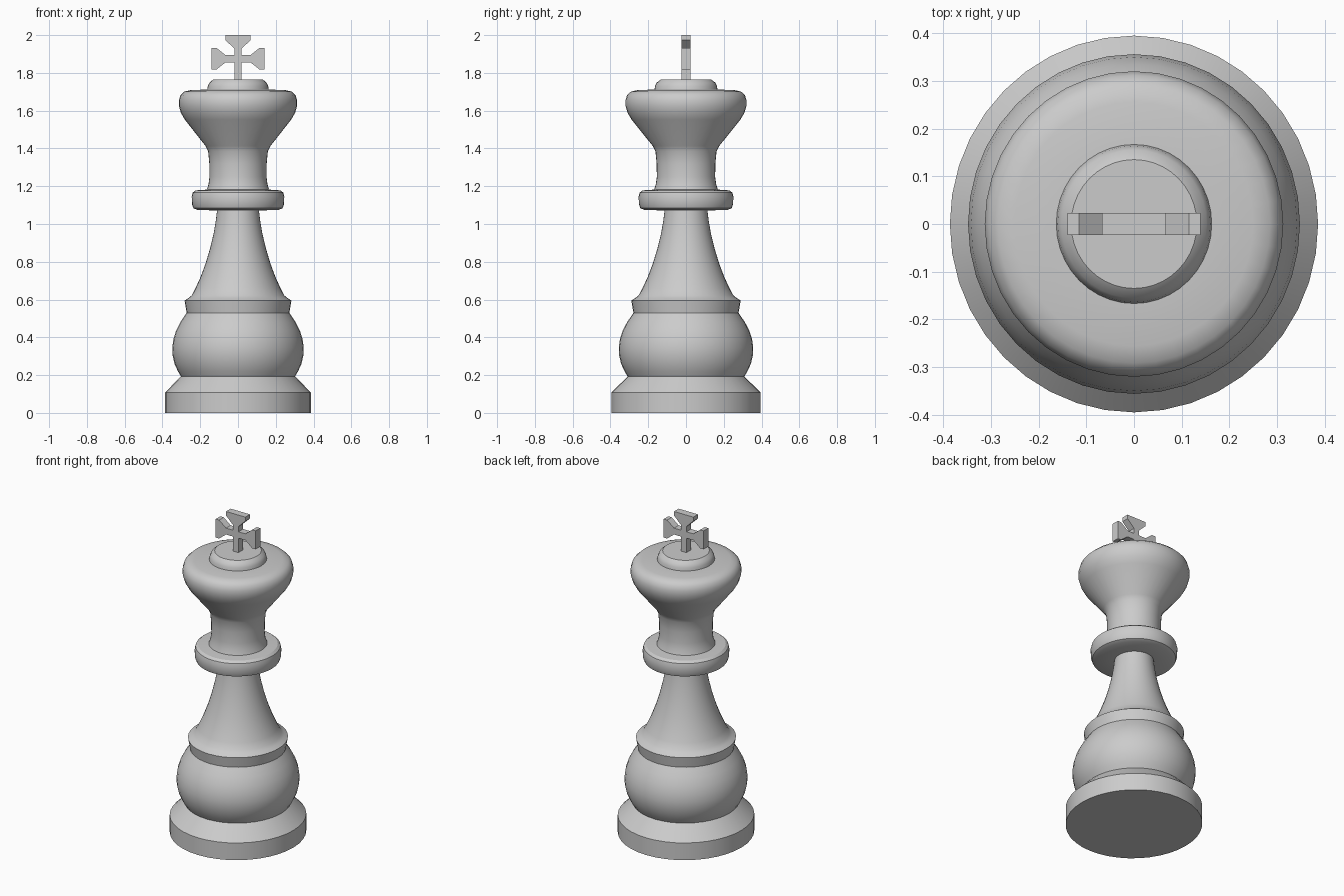
import bpy, bmesh, math

if "Cube" in bpy.data.objects:
    bpy.data.objects.remove(bpy.data.objects["Cube"])

SIDES = 40
DEPTH_SCALE = 1.023  # the piece is slightly deeper than wide


def finish(bm, name, smooth=True):
    bmesh.ops.recalc_face_normals(bm, faces=bm.faces)
    mesh = bpy.data.meshes.new(name)
    bm.to_mesh(mesh)
    bm.free()
    obj = bpy.data.objects.new(name, mesh)
    bpy.context.collection.objects.link(obj)
    if smooth:
        bpy.ops.object.select_all(action='DESELECT')
        obj.select_set(True)
        bpy.context.view_layer.objects.active = obj
        bpy.ops.object.shade_smooth_by_angle(angle=math.radians(32))
    return obj


def lathe(name, profile):
    """Revolve (radius, z) points around z and cap both ends."""
    bm = bmesh.new()
    rings = []
    for r, z in profile:
        rings.append([bm.verts.new((r * math.cos(a), r * DEPTH_SCALE * math.sin(a), z))
                      for a in (2 * math.pi * i / SIDES for i in range(SIDES))])
    for low, high in zip(rings, rings[1:]):
        for i in range(SIDES):
            j = (i + 1) % SIDES
            bm.faces.new((low[i], low[j], high[j], high[i]))
    bm.faces.new(rings[0][::-1])
    bm.faces.new(rings[-1])
    return finish(bm, name)


# One continuous turned body: foot, bulb, tapered shaft, collar, neck, head, cap
foot = [(.386, 0), (.386, .108), (.302, .193)]
bulb = [(.318, .22), (.336, .26), (.346, .305), (.348, .345), (.342, .39),
        (.328, .435), (.305, .48), (.283, .513), (.272, .53)]
shaft = [(.283, .595), (.262, .608), (.245, .622), (.225, .66), (.198, .72),
         (.172, .79), (.148, .87), (.129, .95), (.117, 1.02), (.111, 1.072)]
collar = [(.215, 1.074), (.236, 1.084), (.244, 1.105), (.245, 1.145),
          (.240, 1.166), (.225, 1.178), (.165, 1.182)]
neck = [(.156, 1.21), (.151, 1.25), (.152, 1.32), (.158, 1.385)]
head = [(.172, 1.413), (.282, 1.553), (.303, 1.59), (.313, 1.625), (.313, 1.655),
        (.305, 1.682), (.285, 1.701), (.25, 1.709), (.163, 1.712)]
cap = [(.16, 1.73), (.152, 1.748), (.132, 1.764)]
lathe("turned_body", foot + bulb + shaft + collar + neck + head + cap)

# Flared cross finial: mirrored half outline, extruded in depth
half = [(.019, 1.75), (.019, 1.855), (.067, 1.855), (.115, 1.817), (.139, 1.817),
        (.139, 1.933), (.115, 1.933), (.067, 1.895), (.019, 1.895), (.019, 1.928),
        (.067, 1.974), (.067, 2.0)]
outline = half + [(-x, z) for x, z in reversed(half)]
bm = bmesh.new()
face = bm.faces.new([bm.verts.new((x, -.023, z)) for x, z in outline])
extruded = bmesh.ops.extrude_face_region(bm, geom=[face])
bmesh.ops.translate(bm, vec=(0, .046, 0),
                    verts=[v for v in extruded["geom"] if isinstance(v, bmesh.types.BMVert)])
finish(bm, "cross_finial", smooth=False)
